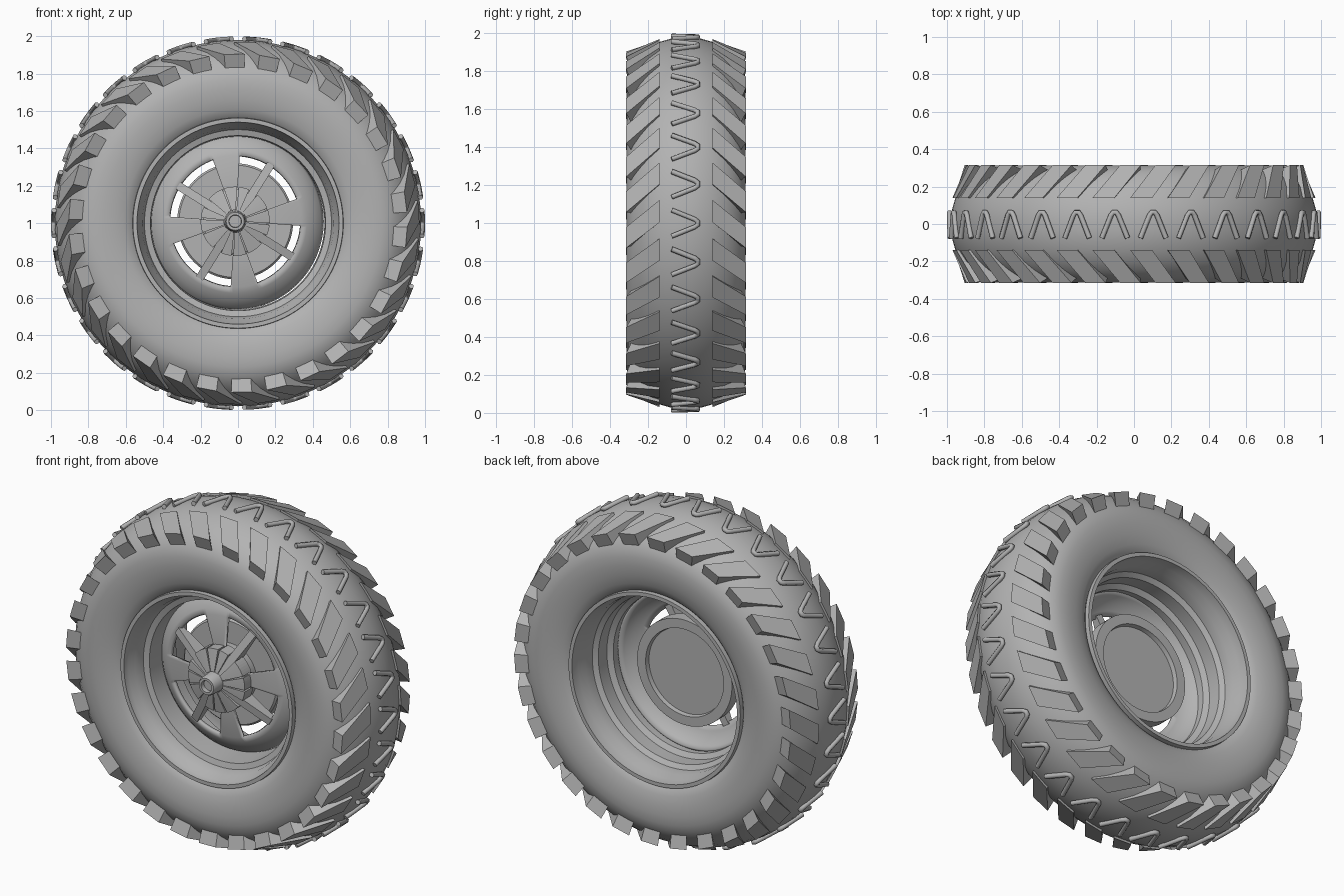
import bpy, bmesh, math

cube = bpy.data.objects.get("Cube")
if cube:
    bpy.data.objects.remove(cube, do_unlink=True)

grey = bpy.data.materials.new("mid_grey")
grey.use_nodes = True
tone = (0.45, 0.45, 0.45, 1)
grey.diffuse_color = tone
grey.node_tree.nodes["Principled BSDF"].inputs["Base Color"].default_value = tone

RIM_CENTRE = (0, 1)
HUB_CENTRE = (-0.015, 1.01)


def polar(deg, r, y, centre=RIM_CENTRE):
    """Point at an angle around the axle, which runs along y."""
    a = math.radians(deg)
    return (centre[0] + r * math.cos(a), y, centre[1] + r * math.sin(a))


def finish(name, bm, angle=35):
    bmesh.ops.recalc_face_normals(bm, faces=bm.faces)
    mesh = bpy.data.meshes.new(name)
    bm.to_mesh(mesh)
    bm.free()
    mesh.materials.append(grey)
    mesh.shade_smooth()
    mesh.set_sharp_from_angle(angle=math.radians(angle))
    obj = bpy.data.objects.new(name, mesh)
    bpy.context.collection.objects.link(obj)
    return obj


def lathe(name, profile, centre=RIM_CENTRE, steps=96, closed=False, keep=None):
    """Turn (radius, y) points around the axle; keep filters the cells."""
    bm = bmesh.new()
    rings = [[bm.verts.new(polar(360 * i / steps, r, y, centre)) for r, y in profile]
             for i in range(steps)]
    count = len(profile)
    for i in range(steps):
        a, b = rings[i], rings[(i + 1) % steps]
        for j in range(count if closed else count - 1):
            k = (j + 1) % count
            mid_r = (profile[j][0] + profile[k][0]) / 2
            if keep is None or keep(360 * (i + 0.5) / steps, mid_r):
                bm.faces.new((a[j], a[k], b[k], b[j]))
    bmesh.ops.remove_doubles(bm, verts=bm.verts, dist=0.0001)
    return finish(name, bm)


def hexahedron(bm, points):
    """Box from four bottom points and four top points."""
    v = [bm.verts.new(p) for p in points]
    bm.faces.new(v[:4])
    bm.faces.new(v[4:])
    for i in range(4):
        j = (i + 1) % 4
        bm.faces.new((v[i], v[j], v[j + 4], v[i + 4]))


def sector(bm, start, end, r0, r1, front0, front1, back, centre):
    """Wedge of a disc whose front may slope from inner to outer radius."""
    cuts = 6
    for i in range(cuts):
        a = start + (end - start) * i / cuts
        b = start + (end - start) * (i + 1) / cuts
        corners = ((a, r0, front0), (a, r1, front1), (b, r1, front1), (b, r0, front0))
        hexahedron(bm, [polar(t, r, back, centre) for t, r, _ in corners]
                   + [polar(t, r, f, centre) for t, r, f in corners])
    bmesh.ops.remove_doubles(bm, verts=bm.verts, dist=0.0001)
    # drop the inner walls shared by neighbouring wedges
    groups = {}
    for f in bm.faces:
        groups.setdefault(frozenset(v.index for v in f.verts), []).append(f)


# Tyre body, mirrored about its middle
half = [(0.555, 0.26), (0.575, 0.28), (0.61, 0.295), (0.66, 0.308), (0.72, 0.314),
        (0.77, 0.312), (0.81, 0.302), (0.85, 0.28), (0.89, 0.245), (0.925, 0.2),
        (0.955, 0.14), (0.972, 0.08), (0.979, 0.03)]
lathe("tyre", half + [(r, -y) for r, y in reversed(half)], steps=128)

# Shoulder lugs, slanted the same way on both sides
for side, name in ((-1, "front_lugs"), (1, "back_lugs")):
    bm = bmesh.new()
    for k in range(30):
        outer = 12 * k - 4.8
        inner = outer + 8.5
        w = 3.5
        plan = ((outer - w, 0), (outer + w, 0), (inner + w, 1), (inner - w, 1))
        low = ((0.82, 0.285), (0.93, 0.14))
        high = ((0.905, 0.315), (0.97, 0.14))
        hexahedron(bm, [polar(a, low[e][0], side * low[e][1]) for a, e in plan]
                   + [polar(a, high[e][0], side * high[e][1]) for a, e in plan])
    finish(name, bm, 20)

# Raised chevrons along the middle of the tread
curve = bpy.data.curves.new("tread_chevrons", "CURVE")
curve.dimensions = "3D"
curve.bevel_depth = 0.014
curve.bevel_resolution = 1
curve.use_fill_caps = True
shape = [(-4, -0.075), (-1.2, 0.045), (-0.5, 0.062), (0.5, 0.062), (1.2, 0.045), (4, -0.075)]
for k in range(30):
    spline = curve.splines.new("POLY")
    spline.points.add(len(shape) - 1)
    for p, (a, y) in zip(spline.points, shape):
        p.co = (*polar(12 * k + a, 0.986, y), 1)
curve.materials.append(grey)
bpy.context.collection.objects.link(bpy.data.objects.new("tread_chevrons", curve))

# Rim barrel with stepped lips
lathe("rim_barrel", [
    (0.565, -0.25), (0.562, -0.295), (0.54, -0.295), (0.535, -0.26), (0.512, -0.23),
    (0.5, -0.17), (0.468, -0.16), (0.462, -0.03), (0.462, 0.02), (0.49, 0.04),
    (0.49, 0.12), (0.515, 0.14), (0.518, 0.2), (0.535, 0.24), (0.54, 0.295),
    (0.562, 0.295), (0.565, 0.25)])


# Dished wheel disc with four arched windows
def solid_part(deg, r):
    return not (0.18 < r < 0.35 and 20 < deg % 90 < 86)


disc = lathe("wheel_disc", [(0.05, -0.11), (0.18, -0.11), (0.35, -0.1), (0.38, -0.09),
                            (0.42, -0.065), (0.45, -0.035), (0.465, -0.01)],
             HUB_CENTRE, steps=180, keep=solid_part)
thick = disc.modifiers.new("thickness", "SOLIDIFY")
thick.thickness = 0.02
thick.offset = 0

# Thin spokes dividing the windows
bm = bmesh.new()
for k in range(4):
    mid = 58 + 90 * k
    a = math.radians(mid)
    tx, tz = -math.sin(a) * 0.022, math.cos(a) * 0.022
    pts = []
    for back in (True, False):
        for r, s in ((0.05, -1), (0.36, -1), (0.36, 1), (0.05, 1)):
            y = -0.08 if back else (-0.2 if r < 0.1 else -0.115)
            x, y, z = polar(mid, r, y, HUB_CENTRE)
            pts.append((x + s * tx, y, z + s * tz))
    hexahedron(bm, pts)
finish("window_spokes", bm, 20)

# Hub: core, raised claws, and a ringed cap
lathe("hub_core", [(0, -0.16), (0.165, -0.155), (0.172, -0.15), (0.172, -0.05), (0, -0.05)],
      HUB_CENTRE, steps=64)
bm = bmesh.new()
for k in range(4):
    for start, end in ((-3, 19), (22, 50), (66, 84)):
        sector(bm, start + 90 * k, end + 90 * k, 0.06, 0.185, -0.205, -0.18, -0.1, HUB_CENTRE)
finish("hub_claws", bm)
lathe("hub_cap", [(0, -0.25), (0.032, -0.25), (0.034, -0.275), (0.048, -0.275),
                  (0.054, -0.265), (0.06, -0.14)], HUB_CENTRE, steps=48)

# Brake drum behind the disc, recessed at the back
lathe("brake_drum", [(0, -0.05), (0.3, -0.05), (0.31, -0.04), (0.31, 0.035),
                     (0.255, 0.035), (0.25, 0.01), (0, 0.01)], HUB_CENTRE, steps=96)
